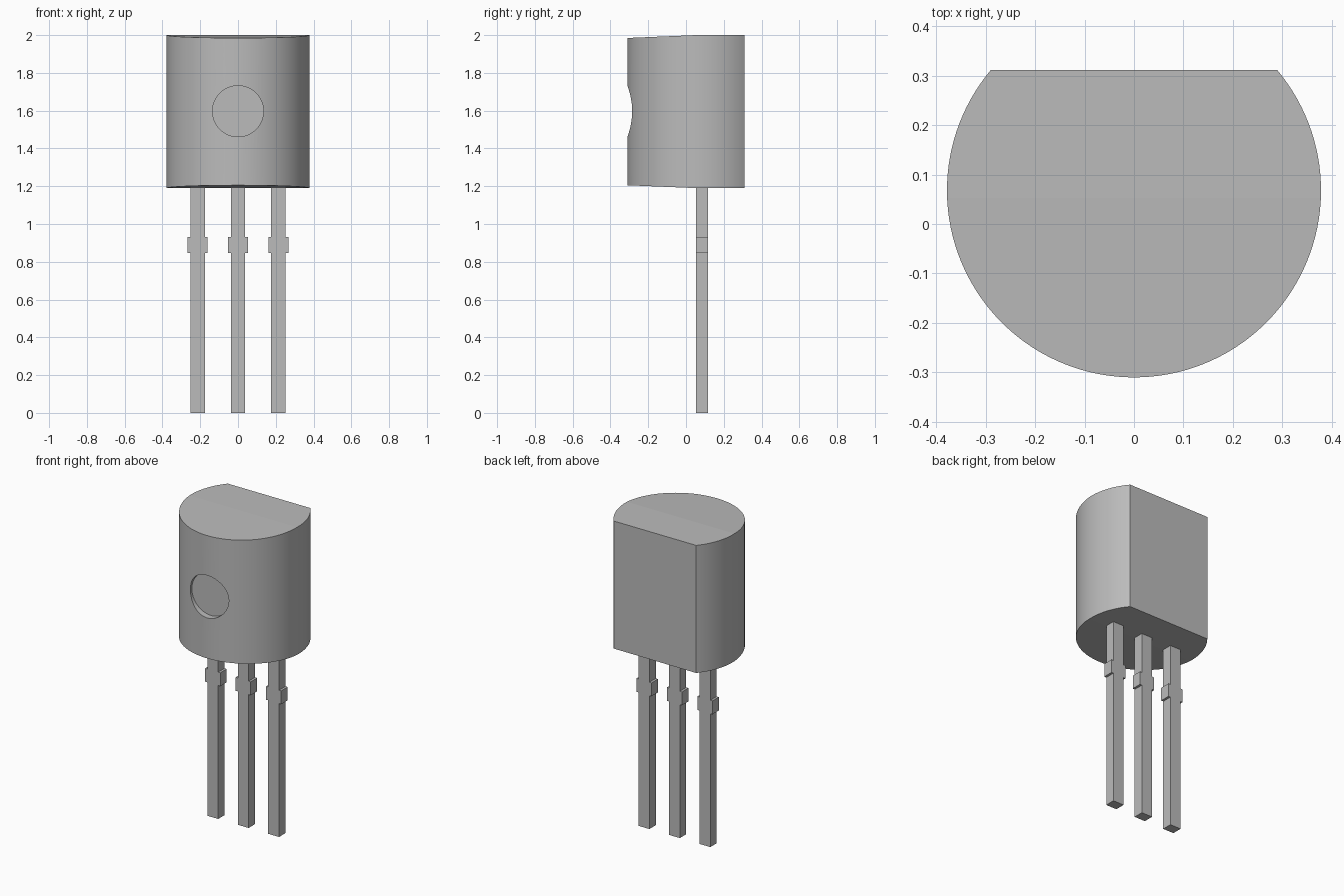
import bpy
import bmesh
import math

if "Cube" in bpy.data.objects:
    bpy.data.objects.remove(bpy.data.objects["Cube"], do_unlink=True)

GREY = (0.5, 0.5, 0.5, 1.0)
grey = bpy.data.materials.new("plain grey")
grey.use_nodes = True
grey.diffuse_color = GREY
grey.node_tree.nodes["Principled BSDF"].inputs["Base Color"].default_value = GREY


def add_object(name, bm):
    bmesh.ops.recalc_face_normals(bm, faces=bm.faces)
    mesh = bpy.data.meshes.new(name)
    bm.to_mesh(mesh)
    bm.free()
    mesh.materials.append(grey)
    obj = bpy.data.objects.new(name, mesh)
    bpy.context.collection.objects.link(obj)
    return obj


def prism(points, direction):
    """Extrude a closed outline of 3D points along a direction."""
    bm = bmesh.new()
    face = bm.faces.new([bm.verts.new(p) for p in points])
    result = bmesh.ops.extrude_face_region(bm, geom=[face])
    verts = [v for v in result["geom"] if isinstance(v, bmesh.types.BMVert)]
    bmesh.ops.translate(bm, vec=direction, verts=verts)
    return bm


# Body: round case with a flat back
RADIUS, CENTRE_Y, BACK_Y = 0.378, 0.068, 0.311
BOTTOM, TOP = 1.19, 2.0
start = math.asin((BACK_Y - CENTRE_Y) / RADIUS)
sweep = math.pi + 2 * start
STEPS = 96
outline = []
for i in range(STEPS + 1):
    a = math.pi - start + sweep * i / STEPS
    outline.append((RADIUS * math.cos(a), CENTRE_Y + RADIUS * math.sin(a), BOTTOM))
bm = prism(outline, (0, 0, TOP - BOTTOM))

# Slight draft on the front half of both end faces
DRAFT_Y = 0.053
bmesh.ops.bisect_plane(bm, geom=bm.verts[:] + bm.edges[:] + bm.faces[:],
                       plane_co=(0, DRAFT_Y, 0), plane_no=(0, 1, 0))
for v in bm.verts:
    drop = max(0, DRAFT_Y - v.co.y) * math.tan(math.radians(2.4))
    v.co.z += drop if v.co.z < 1.6 else -drop
body = add_object("body", bm)

# Round flat-bottomed dimple in the front
DIMPLE_Z, DIMPLE_R, FLOOR_Y = 1.597, 0.135, -0.27
ring = [(DIMPLE_R * math.cos(math.tau * i / 64), FLOOR_Y,
         DIMPLE_Z + DIMPLE_R * math.sin(math.tau * i / 64)) for i in range(64)]
cutter = add_object("dimple_cutter", prism(ring, (0, -0.2, 0)))
cutter.hide_render = True
cut = body.modifiers.new("dimple", "BOOLEAN")
cut.operation = "DIFFERENCE"
cut.solver = "EXACT"
cut.object = cutter
bpy.ops.object.select_all(action="DESELECT")
bpy.context.view_layer.objects.active = body
body.select_set(True)
bpy.ops.object.modifier_apply(modifier=cut.name)
bpy.data.objects.remove(cutter, do_unlink=True)

# Smooth round walls, flat ends
bpy.ops.object.shade_smooth_by_angle(angle=math.radians(30))
for poly in body.data.polygons:
    if abs(poly.normal.z) > 0.99 and poly.area > 0.05:
        poly.use_smooth = False

# Legs: square pins with a wider stop partway up
LEG, STOP = 0.038, 0.053
half = [(LEG, 0), (LEG, 0.847), (STOP, 0.847), (STOP, 0.932), (LEG, 0.932), (LEG, BOTTOM)]
profile = half + [(-x, z) for x, z in reversed(half)]
for name, offset in (("right_leg", -0.214), ("middle_leg", 0), ("left_leg", 0.214)):
    points = [(x + offset, 0.052, z) for x, z in profile]
    add_object(name, prism(points, (0, 0.064, 0)))
